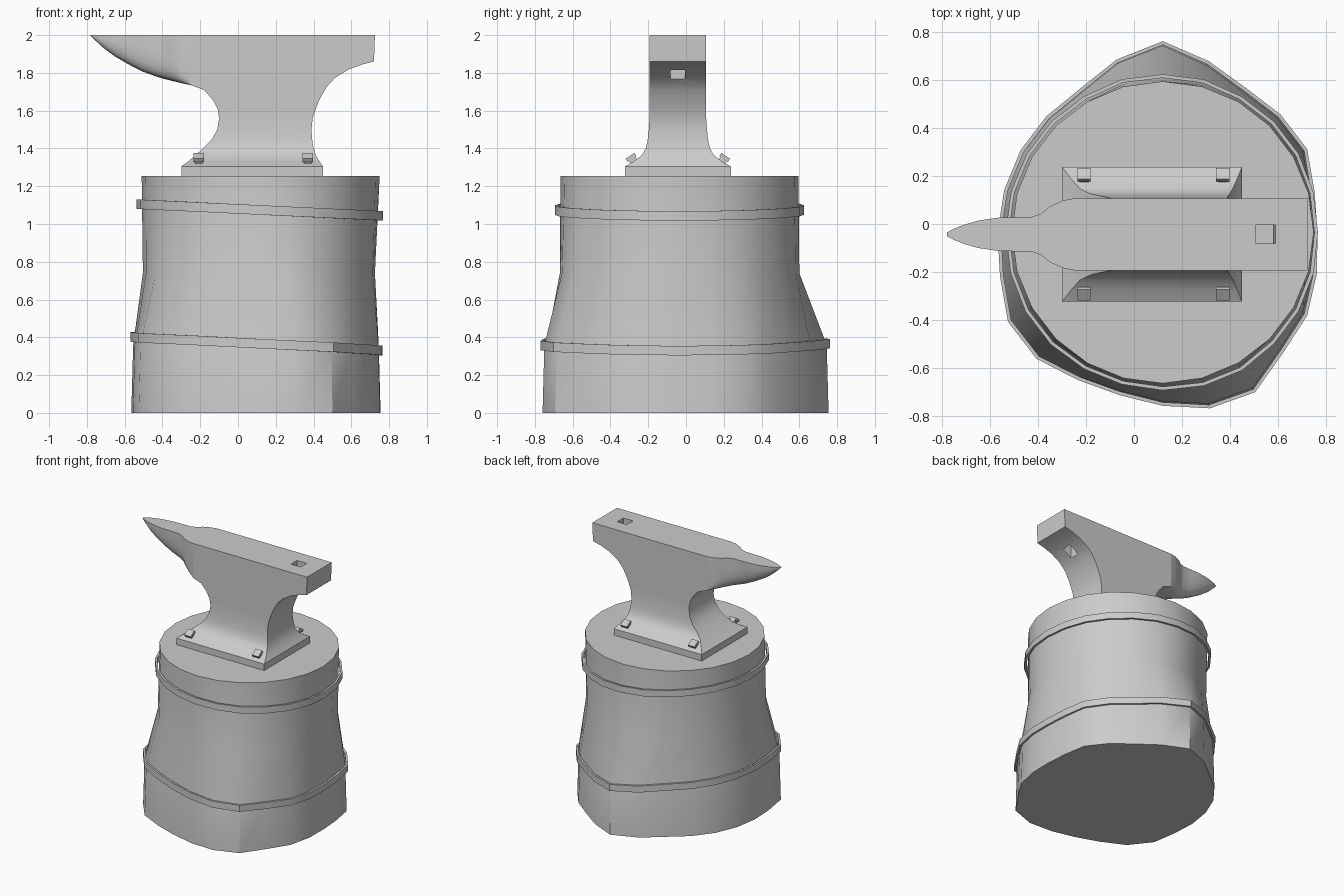
import bpy, bmesh
from math import cos, sin, pi, radians
from mathutils import Matrix, Vector

if "Cube" in bpy.data.objects:
    bpy.data.objects.remove(bpy.data.objects["Cube"])

N = 24
CX, CY = 0.12, -0.035          # stump centre
AY = -0.043                    # anvil centre line


def finish(bm, name, angle=30):
    bmesh.ops.recalc_face_normals(bm, faces=bm.faces)
    me = bpy.data.meshes.new(name)
    bm.to_mesh(me)
    bm.free()
    ob = bpy.data.objects.new(name, me)
    bpy.context.collection.objects.link(ob)
    smooth(ob, angle)
    return ob


def smooth(ob, angle=30):
    bpy.ops.object.select_all(action='DESELECT')
    ob.select_set(True)
    bpy.context.view_layer.objects.active = ob
    bpy.ops.object.shade_smooth_by_angle(angle=radians(angle))


def loft(name, rings, closed=False, angle=30):
    """Skin equal-length rings; cap the ends, or join last to first."""
    bm = bmesh.new()
    vs = [[bm.verts.new(p) for p in r] for r in rings]
    pairs = list(zip(vs, vs[1:])) + ([(vs[-1], vs[0])] if closed else [])
    for a, b in pairs:
        n = len(a)
        for i in range(n):
            j = (i + 1) % n
            bm.faces.new((a[i], a[j], b[j], b[i]))
    if not closed:
        bm.faces.new(vs[0])
        bm.faces.new(vs[-1])
    return finish(bm, name, angle)


def rect(x0, x1, half, z, yc=AY):
    return [(x0, yc - half, z), (x1, yc - half, z), (x1, yc + half, z), (x0, yc + half, z)]


# stump: irregular root outline blending into a near-round top
root = [.625, .635, .675, .675, .675, .72, .78, .73, .675, .67, .67, .67,
        .675, .69, .735, .733, .695, .685, .705, .74, .75, .69, .675, .645]
top = [.63] * N
mid = [.628 + .3 * (r - .69) for r in root]
mid[0], mid[6] = .605, .635
base = [r + .01 for r in root]
levels = [(0, base), (.36, root), (.74, mid), (1.255, top)]


def radius(k, z):
    for (z0, a), (z1, b) in zip(levels, levels[1:]):
        if z <= z1:
            return a[k] + (b[k] - a[k]) * (z - z0) / (z1 - z0)


def polar(k, r, z):
    a = 2 * pi * k / N
    return Vector((CX + r * cos(a), CY + r * sin(a), z))


loft("stump", [[polar(k, r[k], z) for k in range(N)] for z, r in levels])

# tilted iron bands around the stump
for name, zc, slope, grow in (("lower_band", .366, -.055, .02), ("upper_band", 1.074, -.047, .028)):
    rings = []
    for dz, inset in ((-.025, .015), (-.025, 0), (.025, 0), (.025, .015)):
        ring = []
        for k in range(N):
            z = zc + slope * .66 * cos(2 * pi * k / N)
            ring.append(polar(k, radius(k, z) + grow - inset, z + dz))
        rings.append(ring)
    loft(name, rings, closed=True)

# anvil foot plate
loft("anvil_foot", [rect(-.30, .45, .28, 1.255), rect(-.30, .45, .28, 1.305)])

# anvil waist, body and heel: z, left x, right x, half width
prof = [(1.305, -.30, .45, .28), (1.33, -.265, .432, .235), (1.365, -.225, .412, .19),
        (1.40, -.185, .40, .17), (1.445, -.14, .393, .16), (1.50, -.11, .389, .154),
        (1.56, -.10, .395, .15), (1.61, -.108, .412, .15), (1.66, -.135, .432, .15),
        (1.71, -.18, .46, .15), (1.735, -.25, .477, .15), (1.775, -.25, .515, .15),
        (1.82, -.25, .59, .15), (1.845, -.25, .66, .15), (1.86, -.25, .72, .15),
        (2.0, -.25, .725, .15)]
body = loft("anvil_body", [rect(a, b, h, z) for z, a, b, h in prof])

# square tool hole through the heel
cutter = loft("hole_cutter", [rect(.505, .568, .038, 1.6), rect(.51, .594, .038, 2.05)])
mod = body.modifiers.new("hole", 'BOOLEAN')
mod.operation, mod.object, mod.solver = 'DIFFERENCE', cutter, 'EXACT'
bpy.context.view_layer.objects.active = body
bpy.ops.object.modifier_apply(modifier="hole")
bpy.data.objects.remove(cutter)
smooth(body)

# horn: x, underside z, half width, squareness exponent
horn = [(-.25, 1.735, .15, .02), (-.30, 1.746, .14, .2), (-.35, 1.758, .117, .4),
        (-.39, 1.768, .085, .55), (-.43, 1.78, .072, .65), (-.50, 1.805, .071, .75),
        (-.57, 1.84, .069, .8), (-.65, 1.886, .057, .85), (-.71, 1.93, .04, .85),
        (-.75, 1.967, .024, .85), (-.78, 1.997, .008, .85)]
rings = []
for x, zb, w, e in horn:
    ring = []
    for i in range(13):
        c, s = cos(pi * i / 12), max(sin(pi * i / 12), 0)
        if i in (0, 12):
            s = 0
        y = 0 if i == 6 else (1 if c > 0 else -1) * abs(c) ** e
        ring.append((x, AY + w * y, 2 - (2 - zb) * (s ** e if s else 0)))
    rings.append(ring)
loft("anvil_horn", rings, angle=35)

# four square bolts on the sloping foot
for side, sname in ((1, "back"), (-1, "front")):
    for x, xname in ((-.208, "left"), (.37, "right")):
        bm = bmesh.new()
        tilt = Matrix.Translation((x, AY + side * .23, 1.325)) @ Matrix.Rotation(-side * radians(33), 4, 'X')
        for w, h, z in ((.055, .02, .033), (.04, .04, .008)):
            bmesh.ops.create_cube(bm, size=1, matrix=tilt @ Matrix.Translation((0, 0, z)) @ Matrix.Diagonal((w, w, h, 1)))
        finish(bm, f"bolt_{sname}_{xname}")
